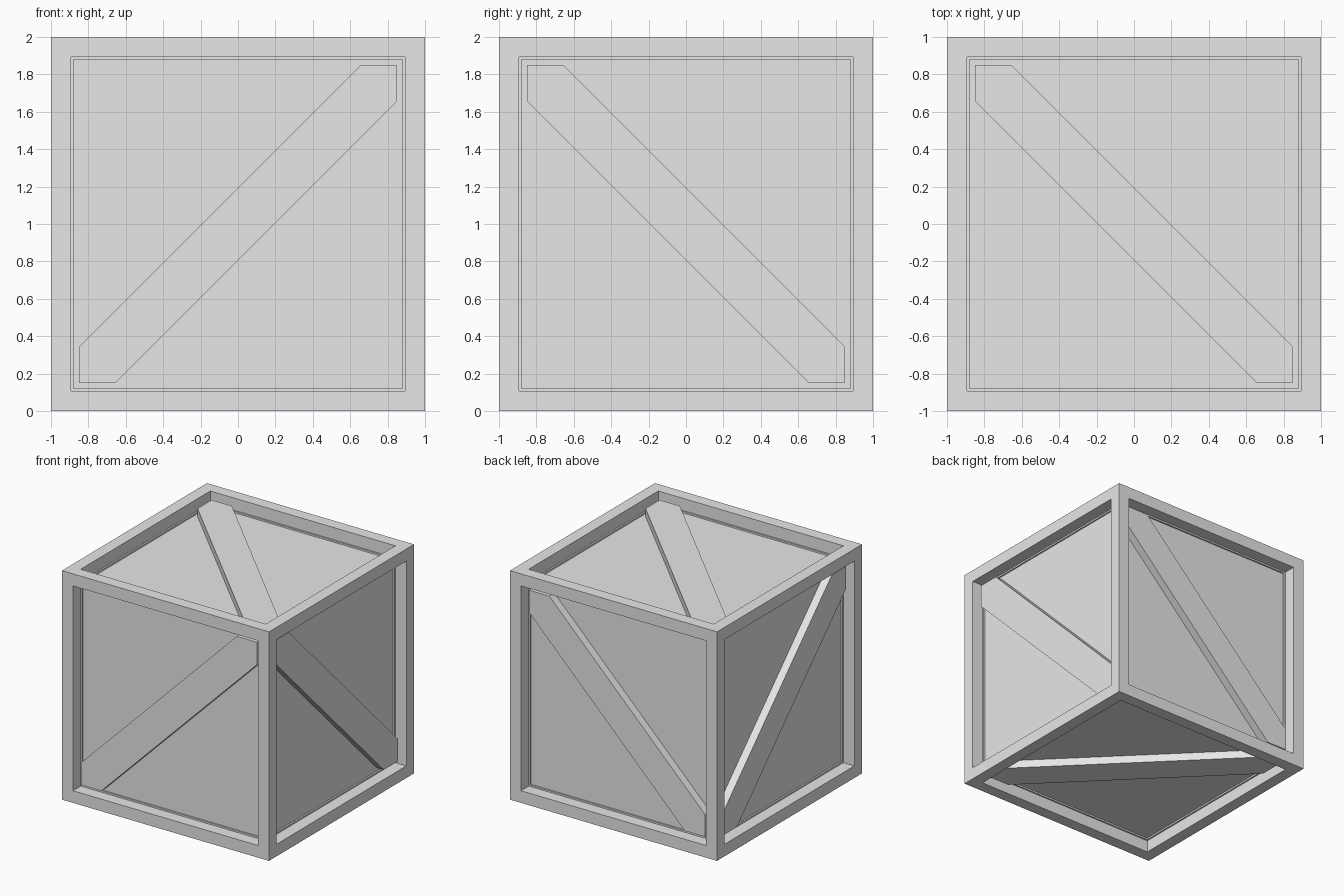
import bpy
import bmesh
from mathutils import Matrix, Vector

if "Cube" in bpy.data.objects:
    bpy.data.objects.remove(bpy.data.objects["Cube"], do_unlink=True)

HALF = 1.0        # half the crate size
OPEN = 0.85       # half the opening inside the frame
PANEL = 0.88      # distance of the recessed panels from the centre
BRACE = 0.95      # distance of the brace faces from the centre
BAND = 0.195      # brace half width, measured along the opening edge
CENTRE = Vector((0, 0, HALF))

grey = bpy.data.materials.new("plain_grey")
grey.use_nodes = True
grey.diffuse_color = (0.8, 0.8, 0.8, 1)
grey.node_tree.nodes["Principled BSDF"].inputs["Base Color"].default_value = (0.8, 0.8, 0.8, 1)


def add_object(name, bm):
    bmesh.ops.recalc_face_normals(bm, faces=bm.faces)
    mesh = bpy.data.meshes.new(name)
    bm.to_mesh(mesh)
    bm.free()
    mesh.materials.append(grey)
    obj = bpy.data.objects.new(name, mesh)
    obj.location = CENTRE
    bpy.context.collection.objects.link(obj)
    return obj


# Crate body: each side is inset to leave the frame, then sunk to form the panel
bm = bmesh.new()
bmesh.ops.create_cube(bm, size=2 * HALF)
for face in list(bm.faces):
    inward = -face.normal.copy()
    bmesh.ops.inset_individual(bm, faces=[face], thickness=HALF - OPEN)
    sunk = bmesh.ops.extrude_discrete_faces(bm, faces=[face])["faces"][0]
    bmesh.ops.translate(bm, verts=sunk.verts, vec=inward * (HALF - PANEL))
add_object("crate_frame_and_panels", bm)


# Diagonal brace: a band clipped by the corners of the opening
def add_brace(name, across, up, out):
    near = OPEN - BAND
    outline = [(-OPEN, -OPEN), (-near, -OPEN), (OPEN, near),
               (OPEN, OPEN), (near, OPEN), (-OPEN, -near)]
    bm = bmesh.new()
    base = bm.faces.new([bm.verts.new(across * u + up * v + out * PANEL) for u, v in outline])
    top = bmesh.ops.extrude_face_region(bm, geom=[base], use_keep_orig=True)["geom"]
    bmesh.ops.translate(bm, verts=[g for g in top if isinstance(g, bmesh.types.BMVert)],
                        vec=out * (BRACE - PANEL))
    add_object(name, bm)


X, Y, Z = Matrix.Identity(3)
add_brace("front_brace", X, Z, -Y)
add_brace("back_brace", X, Z, Y)
add_brace("left_brace", -Y, Z, X)
add_brace("right_brace", -Y, Z, -X)
add_brace("top_brace", X, -Y, Z)
add_brace("bottom_brace", X, -Y, -Z)
